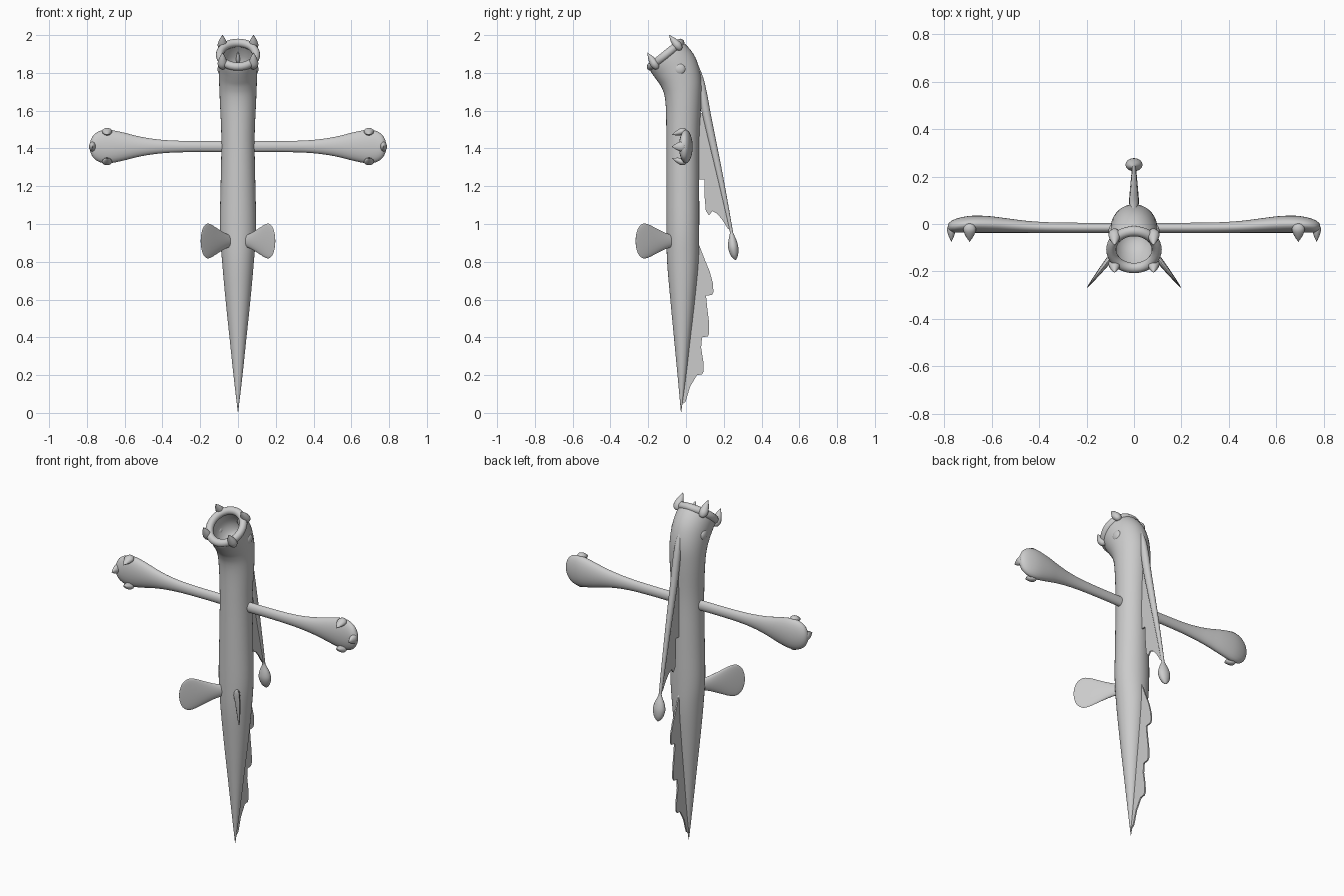
import bpy, bmesh, math
from mathutils import Vector as V

if "Cube" in bpy.data.objects:
    bpy.data.objects.remove(bpy.data.objects["Cube"])

grey = bpy.data.materials.new("light grey")
grey.diffuse_color = (0.6, 0.6, 0.6, 1)
grey.use_nodes = True
grey.node_tree.nodes["Principled BSDF"].inputs["Base Color"].default_value = grey.diffuse_color


def finish(name, bm, angle=50):
    me = bpy.data.meshes.new(name)
    bm.to_mesh(me)
    bm.free()
    me.materials.append(grey)
    ob = bpy.data.objects.new(name, me)
    bpy.context.collection.objects.link(ob)
    bpy.ops.object.select_all(action='DESELECT')
    ob.select_set(True)
    bpy.context.view_layer.objects.active = ob
    bpy.ops.object.shade_smooth_by_angle(angle=math.radians(angle))
    return ob


def spline(rows, sub):
    """Catmull-Rom through rows of numbers"""
    out = []
    for i in range(len(rows) - 1):
        a, b = rows[max(i - 1, 0)], rows[i]
        c, d = rows[i + 1], rows[min(i + 2, len(rows) - 1)]
        for k in range(sub):
            t = k / sub
            out.append([0.5 * (2 * q + (r - p) * t + (2 * p - 5 * q + 4 * r - s) * t * t
                               + (3 * q - p - 3 * r + s) * t ** 3)
                        for p, q, r, s in zip(a, b, c, d)])
    return out + [list(rows[-1])]


def loft(name, rows, ref, sides=24, sub=4, caps=(True, True), flip=False):
    """rows: x, y, z, radius along ref, radius across"""
    rows = spline(rows, sub)
    bm = bmesh.new()
    pts = [V(r[:3]) for r in rows]
    rings = []
    for i, r in enumerate(rows):
        t = (pts[min(i + 1, len(pts) - 1)] - pts[max(i - 1, 0)]).normalized()
        u = (V(ref) - t * t.dot(V(ref))).normalized()
        v = t.cross(u)
        ru, rv = max(r[3], 0.001), max(r[4], 0.001)
        rings.append([bm.verts.new(pts[i] + u * ru * math.cos(a) + v * rv * math.sin(a))
                      for a in (2 * math.pi * k / sides for k in range(sides))])
    for A, B in zip(rings, rings[1:]):
        for k in range(sides):
            n = (k + 1) % sides
            bm.faces.new((A[k], A[n], B[n], B[k]))
    if caps[0]:
        bm.faces.new(rings[0][::-1])
    if caps[1]:
        bm.faces.new(rings[-1])
    if flip:
        bmesh.ops.reverse_faces(bm, faces=bm.faces[:])
    return finish(name, bm)


def spike(name, base, tip, width, depth, ref):
    """Swollen tooth or claw with rounded root"""
    b, d = V(base), V(tip) - V(base)
    shape = [(0, 0), (0.06, 0.6), (0.3, 1), (0.6, 0.75), (0.85, 0.33), (1, 0)]
    return loft(name, [(*(b + d * s), width * w, depth * w) for s, w in shape], ref, 14, 3)


def plate(name, outline, thick):
    """Upright fin cut in the y-z plane"""
    bm = bmesh.new()
    f = bm.faces.new([bm.verts.new((-thick / 2, y, z)) for y, z in outline])
    ext = bmesh.ops.extrude_face_region(bm, geom=[f])["geom"]
    bmesh.ops.translate(bm, vec=(thick, 0, 0),
                        verts=[e for e in ext if isinstance(e, bmesh.types.BMVert)])
    bmesh.ops.recalc_face_normals(bm, faces=bm.faces[:])
    return finish(name, bm, 30)


def ball(name, loc, size):
    bm = bmesh.new()
    bmesh.ops.create_uvsphere(bm, u_segments=20, v_segments=12, radius=1)
    for v in bm.verts:
        v.co = V(loc) + V([p * s for p, s in zip(v.co, size)])
    return finish(name, bm)


# Tapered tail, trunk and bent neck
loft("body", [(0, -.026, .004, .001, .001), (0, -.022, .2, .024, .023),
              (0, -.02, .4, .045, .044), (0, -.018, .6, .066, .065),
              (0, -.017, .8, .084, .083), (0, -.017, .97, .096, .087),
              (0, -.017, 1.2, .092, .087), (0, -.017, 1.45, .088, .087),
              (0, -.014, 1.65, .096, .095), (0, -.025, 1.75, .1, .108),
              (0, -.055, 1.825, .103, .119), (0, -.093, 1.877, .104, .117),
              (0, -.108, 1.896, .1, .108)], (1, 0, 0), 36, 5, (True, False))

# Mouth: lip ring, cavity, inner tongue
tilt = math.radians(39)
axis = V((0, -math.sin(tilt), math.cos(tilt)))
up = V((0, math.cos(tilt), math.sin(tilt)))
mouth = V((0, -.108, 1.896))
bpy.ops.mesh.primitive_torus_add(major_segments=40, minor_segments=14, major_radius=.1,
                                 minor_radius=.022, location=mouth, rotation=(tilt, 0, 0))
lip = bpy.context.object
lip.name = "lip"
lip.scale = (.96, 1, 1)
lip.data.materials.append(grey)
bpy.ops.object.shade_smooth_by_angle()
loft("mouth_cavity", [(*(mouth - axis * d), r, r) for d, r in
                      ((0, .088), (.05, .088), (.1, .078), (.14, .05), (.155, .005))],
     (1, 0, 0), 32, 4, (False, True), True)
spike("tongue", (0, .03, 1.85), (0, -.008, 1.92), .011, .016, (1, 0, 0))

for sx, side in ((1, "right"), (-1, "left")):
    # Teeth on the lip
    for sv, row in ((1, "upper"), (-1, "lower")):
        root = mouth + V((sx * .082, 0, 0)) + up * sv * .08
        spike(f"tooth_{row}_{side}", root - axis * .032,
              root + axis * .07 + up * (.012 if sv < 0 else 0), .026, .023, (1, 0, 0))
    # Eye
    ball(f"eye_{side}", (sx * .092, -.033, 1.82), (.016, .03, .03))
    # Arm swelling into a flat-palmed hand
    arm = [(.05, .03, .021), (.2, .029, .021), (.35, .032, .022), (.45, .041, .025),
           (.53, .055, .030), (.61, .075, .035), (.68, .088, .036), (.73, .083, .032),
           (.765, .06, .025), (.782, .024, .012), (.785, .001, .001)]
    loft(f"arm_{side}", [(sx * x, -.037 + max(rv, .02), 1.41, ru, rv) for x, ru, rv in arm],
         (0, 0, 1))
    # Claws
    for n, (x, z, tx, tz) in enumerate(((.693, 1.498, .693, 1.472), (.693, 1.322, .693, 1.348),
                                        (.77, 1.41, .77, 1.41))):
        ref = (1, 0, 0) if n < 2 else (0, 0, 1)
        spike(f"claw_{n + 1}_{side}", (sx * x, .002, z), (sx * tx, -.075, tz), .027, .019, ref)
    # Paddle fin
    a, d = V((sx * .045, -.075, .91)), V((sx * .152, -.192, 0))
    pad = [(0, .032, .018), (.2, .045, .016), (.45, .069, .013), (.65, .088, .010),
           (.8, .091, .007), (.92, .07, .004), (.98, .037, .002), (1, .004, .001)]
    loft(f"paddle_fin_{side}", [(*(a + d * s), ru, rv) for s, ru, rv in pad], (0, 0, 1))

# Ragged tail fin
plate("tail_fin", [(-.01, .9), (.065, .9), (.1, .81), (.125, .75), (.143, .685), (.145, .64),
                   (.138, .625), (.106, .62), (.112, .56), (.122, .48), (.123, .42),
                   (.115, .405), (.085, .4), (.08, .345), (.092, .27), (.094, .22),
                   (.085, .204), (.058, .2), (.022, .14), (-.002, .06), (-.026, .04)], .008)

# Trailing lure: stalk, web and bulb
loft("lure_stalk", [(0, .05, 1.86, .006, .006), (0, .074, 1.77, .018, .018),
                    (0, .093, 1.67, .021, .022), (0, .113, 1.56, .02, .022),
                    (0, .17, 1.3, .015, .017), (0, .212, 1.1, .011, .012),
                    (0, .242, .95, .008, .008)], (1, 0, 0), 16)
plate("lure_web", [(.04, 1.6), (.04, 1.235), (.098, 1.235), (.098, 1.15), (.105, 1.07),
                   (.122, 1.045), (.138, 1.068), (.165, 1.055), (.19, 1.025), (.222, .975),
                   (.238, .97), (.17, 1.3), (.11, 1.58)], .008)
loft("lure_bulb", [(0, .238, .975, .003, .003), (0, .242, .945, .013, .011),
                   (0, .246, .91, .029, .022), (0, .25, .875, .036, .027),
                   (0, .256, .84, .028, .021), (0, .261, .818, .013, .01),
                   (0, .263, .81, .001, .001)], (1, 0, 0), 20)
